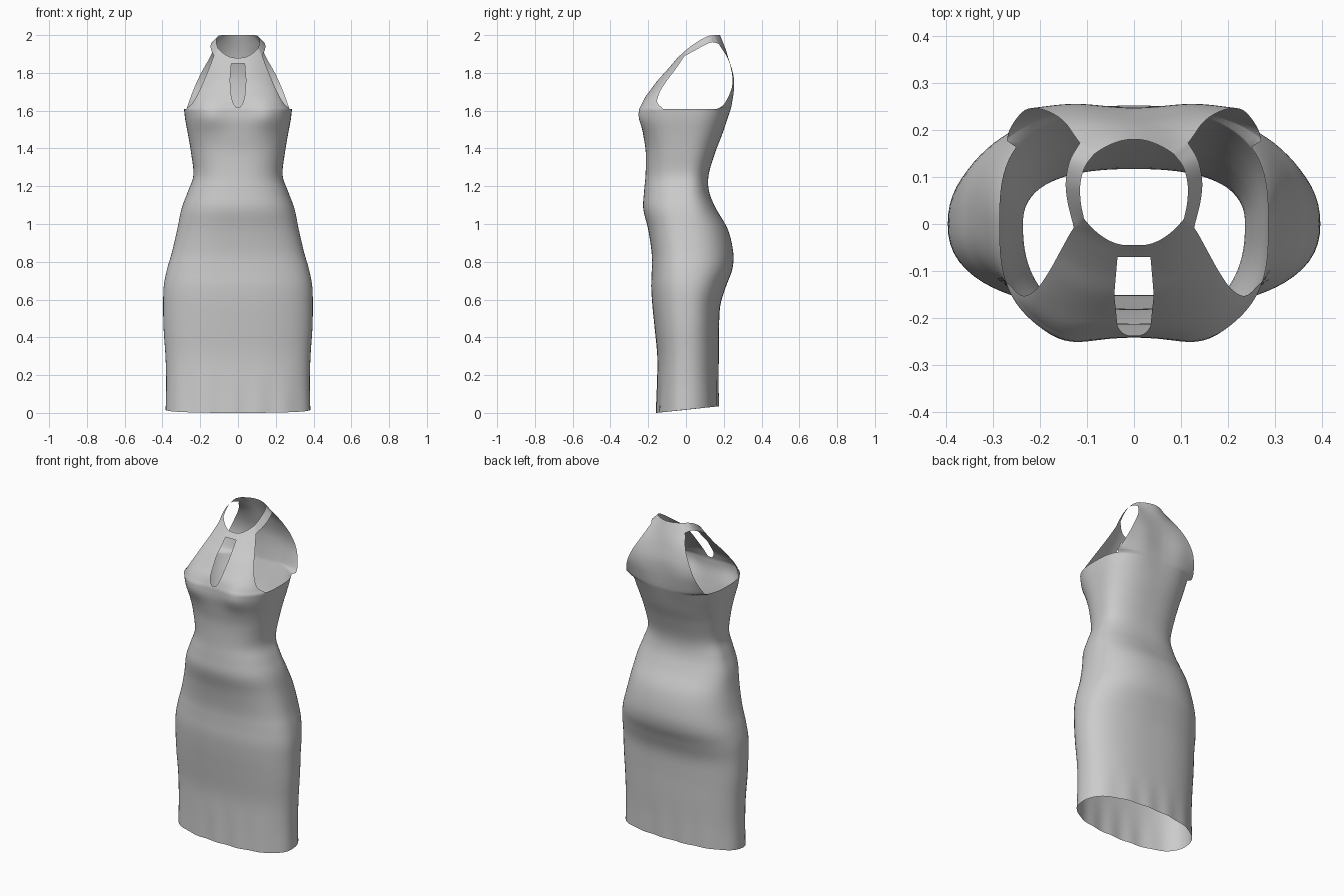
import bpy, bmesh
from math import sin, cos, radians, exp
from mathutils import Vector

if "Cube" in bpy.data.objects:
    bpy.data.objects.remove(bpy.data.objects["Cube"])

N = 120      # columns round the body (3 degrees each)
SUB = 5      # rows between two key sections


def spline(keys, sub=SUB):
    """Catmull-Rom through equal-length tuples."""
    k = [Vector(p) for p in keys]
    k = [2 * k[0] - k[1]] + k + [2 * k[-1] - k[-2]]
    out = []
    for i in range(1, len(k) - 2):
        a, b, c, d = k[i - 1:i + 3]
        for j in range(sub):
            t = j / sub
            out.append(0.5 * (2 * b + (c - a) * t + (2 * a - 5 * b + 4 * c - d) * t * t
                              + (3 * b - a - 3 * c + d) * t ** 3))
    return out + [k[-2]]


def lerp_table(tab, x):
    for (x0, y0), (x1, y1) in zip(tab, tab[1:]):
        if x <= x1:
            return y0 + (y1 - y0) * max(0, (x - x0) / (x1 - x0))
    return tab[-1][1]


bm = bmesh.new()


def skin(rows, closed=False, skip=lambda i, j: False):
    for i in range(len(rows) - 1):
        n = len(rows[i])
        for j in range(n if closed else n - 1):
            q = (rows[i][j], rows[i][(j + 1) % n], rows[i + 1][(j + 1) % n], rows[i + 1][j])
            if not skip(i, j):
                bm.faces.new(q)


# Body tube: height, half width, front depth, back depth, squareness
body = [(0, .383, .157, .172, 2.4), (.15, .380, .153, .172, 2.4), (.30, .384, .152, .174, 2.4),
        (.45, .394, .166, .175, 2.4), (.57, .396, .178, .182, 2.4), (.67, .393, .184, .212, 2.4),
        (.76, .376, .181, .245, 2.4), (.85, .350, .182, .250, 2.4), (.97, .322, .200, .222, 2.4),
        (1.08, .299, .226, .160, 2.4), (1.17, .266, .222, .123, 2.4), (1.26, .236, .214, .120, 2.4),
        (1.38, .249, .213, .155, 2.5), (1.47, .264, .226, .190, 2.6), (1.55, .279, .240, .217, 2.8),
        (1.61, .286, .240, .236, 3.0)]
tube = []
for z, a, f, b, n in spline(body):
    ring = []
    for i in range(N):
        t = radians(i * 360 / N - 90)          # column 0 is front centre
        c, s = cos(t), sin(t)
        r = (abs(c / a) ** n + abs(s / (f if s < 0 else b)) ** n) ** (-1 / n)
        x, y = r * c, r * s
        lift = max(0, 1 - z / .3) * .035 * (y + .157) / .33   # hem rises to the back
        ring.append(bm.verts.new((x, y, z + lift)))
    tube.append(ring)
skin(tube, True)

# Chest and back panels: centre y, centre z, edge x, edge y, edge z
front_keys = [(-.240, 1.61, .272, -.12, 1.61), (-.222, 1.66, .238, -.150, 1.645),
              (-.195, 1.70, .207, -.137, 1.70), (-.150, 1.76, .180, -.100, 1.76),
              (-.105, 1.81, .155, -.055, 1.82), (-.070, 1.85, .128, -.008, 1.89),
              (-.045, 1.88, .106, .010, 1.93)]
back_keys = [(.236, 1.61, .272, .17, 1.61), (.241, 1.65, .262, .205, 1.64),
             (.246, 1.72, .232, .240, 1.72), (.244, 1.79, .195, .240, 1.80),
             (.226, 1.87, .150, .217, 1.88), (.208, 1.93, .115, .172, 1.955),
             (.180, 2.00, .085, .148, 2.00)]
keyhole = [(1.61, .0126), (1.622, .012), (1.635, .024), (1.67, .035), (1.76, .042),
           (1.85, .035), (1.88, .018)]


def panel(keys, mid, half, hole):
    base = [tube[-1][(mid + j) % N] for j in range(-half, half + 1)]
    p0, p1 = base[half].co, base[-1].co
    prof = [(v.co.x / abs(p1.x), (v.co.y - p0.y) / (p1.y - p0.y)) for v in base]
    first = prof[half + 1][0]
    rows, mids = [base], [1.61]
    pts = spline(keys)
    for i, (cy, cz, ex, ey, ez) in enumerate(pts[1:], 1):
        w = min(1, i / (len(pts) - 1) * 1.6)
        row = []
        for fx, g in prof:
            u = abs(fx)
            x = u * ex
            if hole and u > 1e-4:              # columns bend round the keyhole
                k = lerp_table(keyhole, cz)
                x = k + (u - abs(first)) / (1 - abs(first)) * (ex - k)
            h = g * (1 - w) + u * u * w
            row.append(bm.verts.new((x if fx > 0 else -x, cy + (ey - cy) * h,
                                     cz + (ez - cz) * u * u)))
        rows.append(row)
        mids.append(cz)
    skin(rows, skip=lambda i, j: hole and j in (half - 1, half)
         and mids[i] > 1.615 and mids[i + 1] < 1.852)
    return rows


front = panel(front_keys, 0, 22, True)
back = panel(back_keys, N // 2, 19, False)

# Collar straps joining the panels over each shoulder: outer then inner point
strap = [(.141, .045, 1.918, .113, .045, 1.955), (.145, .090, 1.943, .114, .085, 1.980),
         (.136, .135, 1.962, .104, .122, 1.996)]
for side in (1, -1):
    fe = [r[-1 if side > 0 else 0] for r in front[-SUB - 1:]]
    be = [r[0 if side > 0 else -1] for r in back[-SUB - 1:]]
    if fe[0].co.x * be[0].co.x < 0:
        be = [r[-1 if side > 0 else 0] for r in back[-SUB - 1:]]
    m = [(side * a, b, c, side * d, e, f) for a, b, c, d, e, f in strap]
    keys = [(*fe[0].co, *fe[-1].co)] + m + [(*be[0].co, *be[-1].co)]
    rows = [fe]
    for p in spline(keys)[1:-1]:
        o, q = Vector(p[:3]), Vector(p[3:])
        rows.append([bm.verts.new(o.lerp(q, j / SUB)) for j in range(SUB + 1)])
    skin(rows + [be])

# Soft bust, shallow spine channel and gentle hem folds
for v in bm.verts:
    x, y, z = v.co
    if y < 0:
        v.co.y -= .020 * exp(-((abs(x) - .15) / .075) ** 2 - ((z - 1.575) / .08) ** 2)
    else:
        v.co.y += .010 * exp(-((abs(x) - .13) / .08) ** 2 - ((z - 1.72) / .13) ** 2)
    if z < .25:
        v.co.y += .003 * sin(x * 45) * (1 - z / .25)

bmesh.ops.delete(bm, geom=[v for v in bm.verts if not v.link_faces], context='VERTS')
bmesh.ops.recalc_face_normals(bm, faces=bm.faces)
me = bpy.data.meshes.new("dress")
bm.to_mesh(me)
bm.free()
me.polygons.foreach_set("use_smooth", [True] * len(me.polygons))
dress = bpy.data.objects.new("dress", me)
bpy.context.collection.objects.link(dress)
